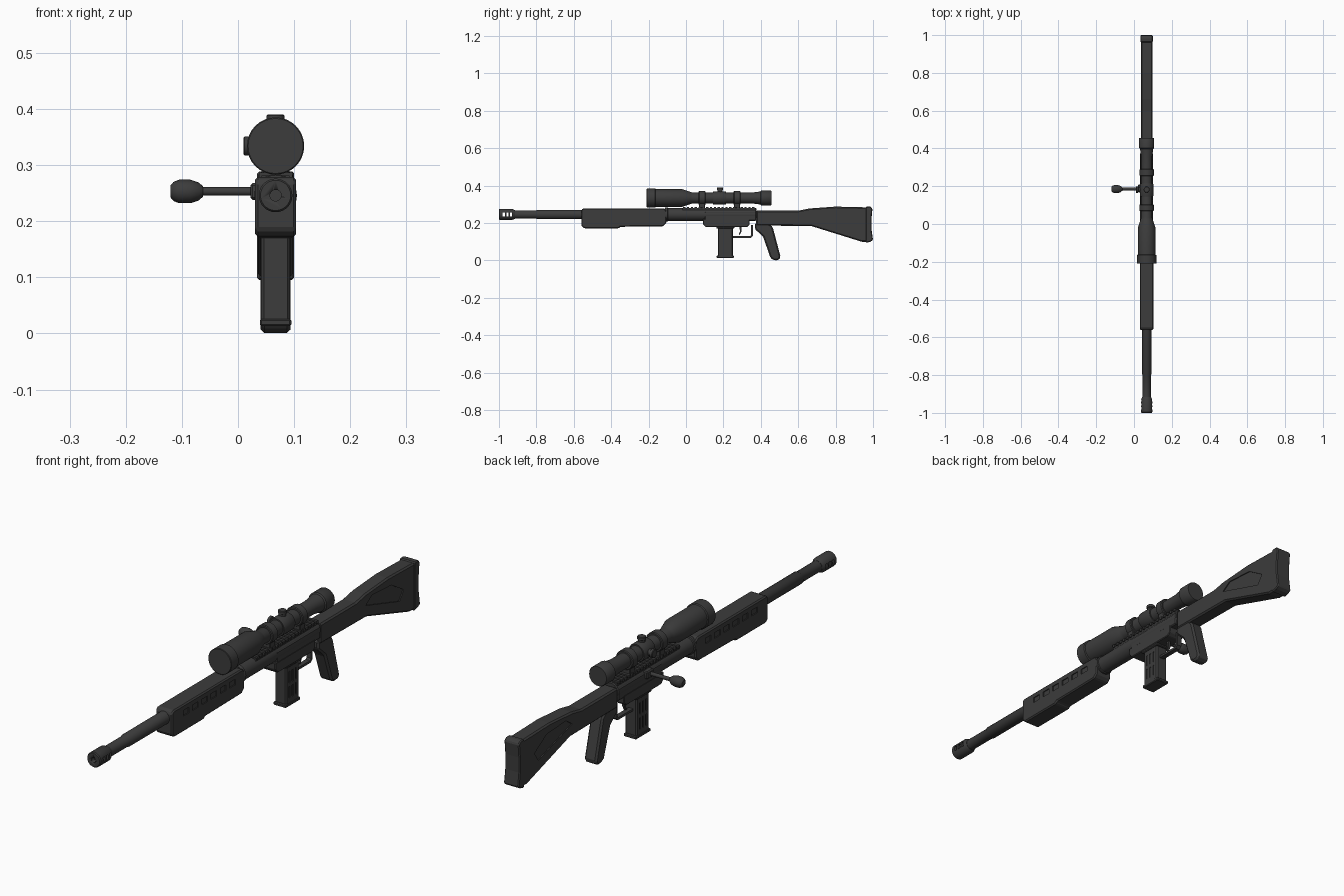
import bpy, bmesh, math
from mathutils import Vector

CX, BZ, SZ = 0.067, 0.246, 0.334   # centre line, bore height, scope height

mat = bpy.data.materials.new("dark gunmetal")
mat.diffuse_color = (0.045, 0.045, 0.045, 1)


def finish(name, bm, bevel=0.0):
    bmesh.ops.recalc_face_normals(bm, faces=bm.faces[:])
    if bevel:
        edges = [e for e in bm.edges if e.calc_face_angle(0) > 0.5]
        bmesh.ops.bevel(bm, geom=edges, offset=bevel, segments=1, affect='EDGES')
    me = bpy.data.meshes.new(name)
    bm.to_mesh(me)
    bm.free()
    me.materials.append(mat)
    ob = bpy.data.objects.new(name, me)
    bpy.context.collection.objects.link(ob)
    return ob


def activate(ob):
    bpy.ops.object.select_all(action='DESELECT')
    ob.select_set(True)
    bpy.context.view_layer.objects.active = ob


def boxes(name, items, bevel=0.0):
    """Several boxes in one object: (x0, x1, y0, y1, z0, z1)."""
    bm = bmesh.new()
    for x0, x1, y0, y1, z0, z1 in items:
        vs = bmesh.ops.create_cube(bm, size=1)["verts"]
        for v in vs:
            v.co = ((x0 + x1) / 2 + v.co.x * (x1 - x0),
                    (y0 + y1) / 2 + v.co.y * (y1 - y0),
                    (z0 + z1) / 2 + v.co.z * (z1 - z0))
    return finish(name, bm, bevel)


def prism(name, pts, half, bevel=0.0, cx=CX):
    """Side profile (y, z) extruded across x."""
    bm = bmesh.new()
    f = bm.faces.new([bm.verts.new((cx - half, y, z)) for y, z in pts])
    r = bmesh.ops.extrude_face_region(bm, geom=[f])
    for v in r["geom"]:
        if isinstance(v, bmesh.types.BMVert):
            v.co.x = cx + half
    return finish(name, bm, bevel)


def lathe(name, prof, centre, axis='y', seg=28):
    """Profile (position, radius) turned around an axis."""
    a, u, w = {'x': ((1, 0, 0), (0, 1, 0), (0, 0, 1)),
               'y': ((0, 1, 0), (1, 0, 0), (0, 0, 1)),
               'z': ((0, 0, 1), (1, 0, 0), (0, 1, 0))}[axis]
    a, u, w, c = Vector(a), Vector(u), Vector(w), Vector(centre)
    bm = bmesh.new()
    rings = []
    for p, r in prof:
        rings.append([bm.verts.new(c + a * p + u * r * math.cos(t) + w * r * math.sin(t))
                      for t in (2 * math.pi * i / seg for i in range(seg))])
    for r0, r1 in zip(rings, rings[1:]):
        for i in range(seg):
            j = (i + 1) % seg
            bm.faces.new((r0[i], r0[j], r1[j], r1[i]))
    bm.faces.new(rings[0])
    bm.faces.new(rings[-1])
    ob = finish(name, bm)
    activate(ob)
    bpy.ops.object.shade_smooth_by_angle(angle=math.radians(35))
    return ob


def cut(ob, cutter):
    m = ob.modifiers.new("cut", 'BOOLEAN')
    m.operation, m.solver, m.object = 'DIFFERENCE', 'EXACT', cutter
    activate(ob)
    bpy.ops.object.modifier_apply(modifier=m.name)
    bpy.data.objects.remove(cutter)


BORE = (CX, 0, BZ)
SCOPE = (CX, 0, SZ)

# Barrel and muzzle brake with bore and side ports
lathe("barrel", [(-0.92, 0.022), (-0.80, 0.022), (-0.795, 0.025), (-0.10, 0.025)], BORE)
brake = lathe("muzzle_brake", [(-1.0, 0.027), (-0.996, 0.030), (-0.93, 0.030),
                               (-0.915, 0.023)], BORE)
cut(brake, lathe("bore_cutter", [(-1.1, 0.010), (-0.93, 0.010)], BORE))
cut(brake, boxes("port_cutter", [(0, 0.2, y - 0.006, y + 0.006, BZ - 0.010, BZ + 0.010)
                                 for y in (-0.975, -0.955, -0.935)]))

# Handguard with a row of vents on each side
guard = prism("handguard", [(-0.56, 0.27), (-0.55, 0.279), (-0.118, 0.279), (-0.105, 0.268),
                            (-0.105, 0.2), (-0.122, 0.183), (-0.35, 0.18), (-0.36, 0.172),
                            (-0.545, 0.172), (-0.56, 0.185)], 0.0365, 0.005)
cut(guard, boxes("vent_cutter", [(CX + s * 0.045 - 0.0125, CX + s * 0.045 + 0.0125,
                                  y, y + 0.035, 0.235, 0.257)
                                 for s in (-1, 1) for y in [-0.49 + 0.058 * i for i in range(6)]]))

# Receiver
lathe("receiver_tube", [(-0.112, 0.036), (-0.108, 0.038), (-0.098, 0.038), (-0.096, 0.034),
                        (0.372, 0.034), (0.376, 0.031)], BORE)
boxes("receiver_body", [(0.034, 0.100, 0.10, 0.375, 0.212, 0.262)], 0.004)
prism("lower_receiver", [(0.09, 0.222), (0.09, 0.195), (0.105, 0.178), (0.325, 0.178),
                         (0.34, 0.19), (0.34, 0.222)], 0.034, 0.003)
boxes("magazine_well", [(0.036, 0.098, 0.162, 0.258, 0.170, 0.19)], 0.003)

# Scope rail with teeth
boxes("rail", [(0.042, 0.092, -0.02, 0.372, 0.265, 0.281)] +
      [(0.037, 0.097, y, y + 0.011, 0.276, 0.287)
       for y in [-0.015 + 0.0205 * i for i in range(19)]])

# Magazine with grooved sides and base plate
mag = boxes("magazine", [(0.041, 0.093, 0.170, 0.250, 0.02, 0.18)], 0.005)
cut(mag, boxes("groove_cutter", [(CX + s * 0.028 - 0.005, CX + s * 0.028 + 0.005,
                                  y - 0.004, y + 0.004, z, z + 0.045)
                                 for s in (-1, 1) for y in (0.19, 0.21, 0.23)
                                 for z in (0.045, 0.105)]))
boxes("magazine_base", [(0.039, 0.095, 0.164, 0.256, 0.013, 0.026)], 0.003)

# Trigger and its guard
prism("trigger_guard", [(0.25, 0.121), (0.346, 0.121), (0.357, 0.132), (0.357, 0.19),
                        (0.348, 0.19), (0.348, 0.136), (0.342, 0.130), (0.25, 0.130)], 0.010)
prism("trigger", [(0.284, 0.182), (0.289, 0.158), (0.282, 0.138), (0.288, 0.137),
                  (0.297, 0.157), (0.297, 0.182)], 0.005)

# Pistol grip
prism("pistol_grip", [(0.368, 0.20), (0.44, 0.20), (0.464, 0.178), (0.506, 0.018),
                      (0.496, 0.003), (0.474, 0.0), (0.452, 0.012), (0.412, 0.128),
                      (0.368, 0.168)], 0.027, 0.007)

# Stock with recessed side panels, and butt pad
stock = prism("stock", [(0.375, 0.266), (0.60, 0.266), (0.66, 0.278), (0.80, 0.288),
                        (0.968, 0.284), (0.968, 0.100), (0.94, 0.100), (0.67, 0.184),
                        (0.375, 0.187)], 0.031, 0.006)
for s in (-1, 1):
    cut(stock, prism("panel_cutter", [(0.66, 0.232), (0.70, 0.259), (0.82, 0.252), (0.897, 0.205),
                                      (0.872, 0.168), (0.71, 0.217)], 0.008, 0, CX + s * 0.035))
prism("butt_pad", [(0.962, 0.288), (0.985, 0.289), (0.997, 0.278), (0.992, 0.225),
                   (0.992, 0.165), (1.0, 0.110), (0.985, 0.100), (0.962, 0.094)], 0.033, 0.004)

# Bolt and handle
boxes("bolt_lug", [(0.022, 0.050, 0.168, 0.21, 0.238, 0.268)], 0.004)
lathe("bolt_handle", [(-0.07, 0.0075), (0.05, 0.0075)], (0, 0.185, 0.253), 'x', 16)
lathe("bolt_knob", [(-0.120, 0.011), (-0.115, 0.017), (-0.105, 0.021), (-0.085, 0.021),
                    (-0.070, 0.016), (-0.062, 0.009)], (0, 0.185, 0.253), 'x', 16)

# Scope
lathe("scope", [(-0.21, 0.049), (-0.208, 0.051), (-0.165, 0.051), (-0.162, 0.047),
                (-0.02, 0.047), (0.025, 0.032), (0.035, 0.029), (0.355, 0.029), (0.398, 0.035),
                (0.402, 0.040), (0.453, 0.040), (0.456, 0.038)], SCOPE, seg=32)
for y, tag in ((0.086, "front"), (0.273, "rear")):
    lathe(tag + "_scope_ring", [(y - 0.018, 0.035), (y - 0.015, 0.038),
                                (y + 0.015, 0.038), (y + 0.018, 0.035)], SCOPE)
    boxes(tag + "_scope_mount", [(0.042, 0.092, y - 0.016, y + 0.016, 0.28, 0.315)], 0.003)

# Scope adjustment knobs
lathe("turret_collar", [(0.145, 0.034), (0.150, 0.036), (0.210, 0.036), (0.215, 0.034)], SCOPE)
lathe("top_turret", [(0.35, 0.013), (0.376, 0.013), (0.378, 0.016), (0.388, 0.016),
                     (0.390, 0.014)], (CX, 0.182, 0), 'z', 20)
lathe("side_turret", [(0.010, 0.015), (0.012, 0.017), (0.022, 0.017), (0.024, 0.013),
                      (0.05, 0.013)], (0, 0.182, SZ), 'x', 20)
